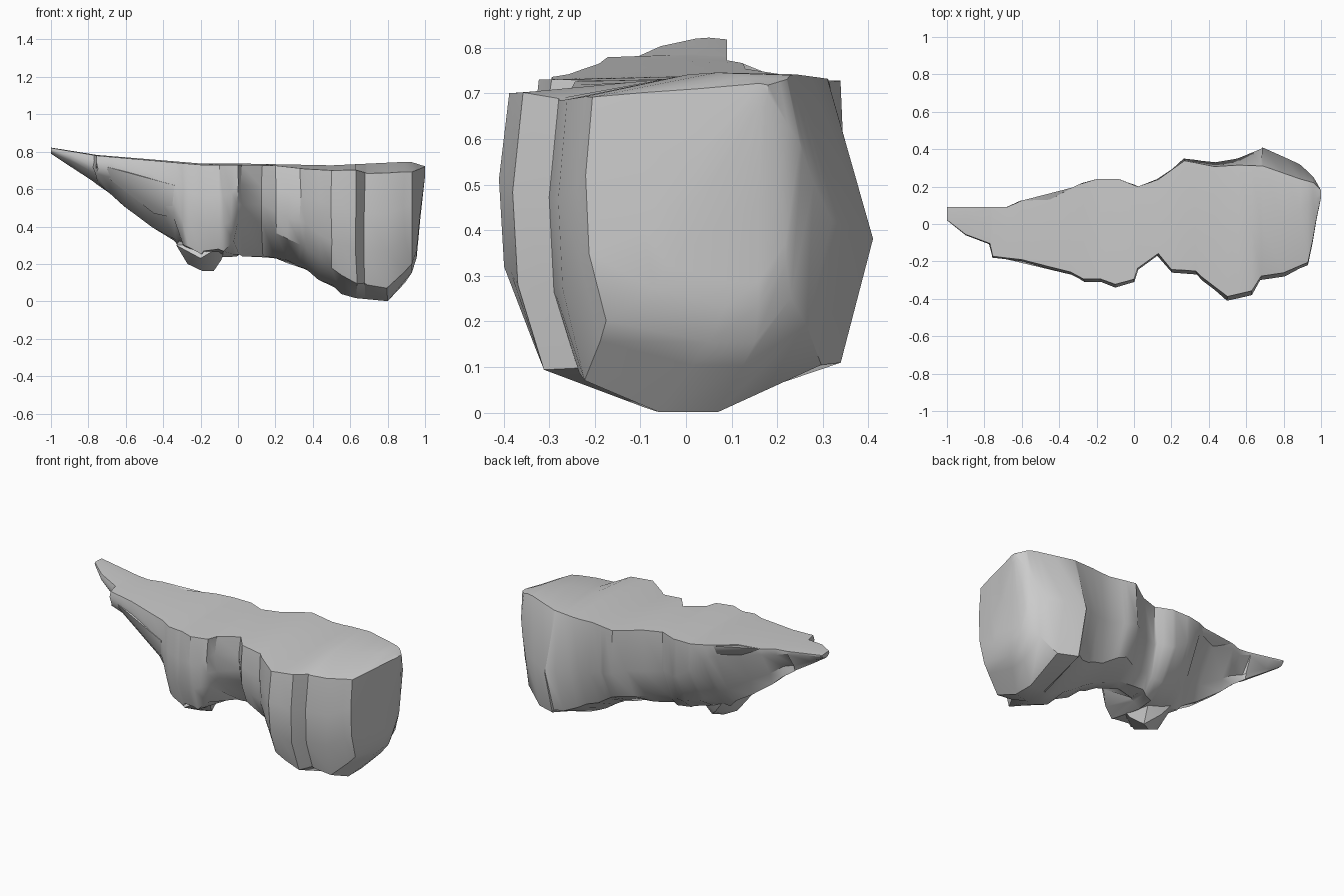
import bpy, bmesh, math, random
from mathutils import Vector

if "Cube" in bpy.data.objects:
    bpy.data.objects.remove(bpy.data.objects["Cube"])

random.seed(4)

# Plan outline and height curves, each a short list of (x, value)
FRONT = [(-1, .02), (-.9, -.06), (-.77, -.11), (-.755, -.18), (-.6, -.2), (-.45, -.24), (-.34, -.27),
         (-.27, -.31), (-.18, -.31), (-.1, -.34), (-.03, -.32), (0, -.31), (.02, -.25), (.13, -.17),
         (.2, -.26), (.33, -.27), (.36, -.3), (.5, -.41), (.63, -.38), (.68, -.3), (.8, -.28),
         (.93, -.22), (.955, -.1), (.975, .02), (1, .14)]
BACK = [(-1, .09), (-.68, .09), (-.6, .125), (-.45, .13), (-.3, .21), (-.2, .24), (-.08, .24),
        (.02, .2), (.13, .24), (.27, .35), (.43, .33), (.56, .35), (.69, .41), (.89, .32),
        (.96, .25), (1, .18)]
TOP = [(-1, .83), (-.75, .79), (-.5, .77), (-.2, .745), (0, .745), (.5, .735), (.92, .755), (1, .73)]
RIM_DROP = [(-1, .01), (-.3, .015), (.2, .015), (.36, .03), (.65, .04), (.7, .065), (.93, .06), (1, .01)]
BOTTOM = [(-1, .79), (-.82, .67), (-.7, .6), (-.55, .46), (-.4, .37), (-.3, .29), (-.15, .24),
          (.07, .25), (.25, .22), (.36, .17), (.5, .08), (.6, .02), (.81, 0), (.95, .18),
          (.98, .5), (1, .67)]
WALL_END = [(-1, .8), (-.76, .69), (-.5, .58), (-.35, .5), (-.32, .32), (-.2, .26), (-.04, .28),
            (0, .42), (.13, .42), (.2, .36), (.33, .3), (.5, .17), (.65, .09), (.8, .08),
            (.95, .22), (.98, .53), (1, .68)]
BULGE_Z = [(-1, .81), (-.5, .71), (-.3, .66), (-.1, .5), (.2, .48), (.65, .38), (.9, .42), (1, .7)]
BACK_INSET = [(-1, .2), (-.5, .3), (-.25, .25), (0, .12), (.3, .14), (.6, .1), (.85, .1), (1, .1)]
RIM_INSET = [(-1, 0), (.1, 0), (.4, .02), (.56, .035), (.69, .1), (.89, .08), (1, 0)]
KEEL = [(-1, .05), (-.5, -.03), (-.2, -.06), (-.03, .02), (.08, .08), (.25, .05), (.65, -.03),
        (.82, .01), (1, .16)]


def curve(pts, x):
    for (x0, a), (x1, b) in zip(pts, pts[1:]):
        if x <= x1:
            return a + (b - a) * (x - x0) / (x1 - x0)
    return pts[-1][1]


def finish(bm, name, angle):
    bmesh.ops.recalc_face_normals(bm, faces=bm.faces)
    mesh = bpy.data.meshes.new(name)
    bm.to_mesh(mesh)
    bm.free()
    ob = bpy.data.objects.new(name, mesh)
    bpy.context.collection.objects.link(ob)
    bpy.ops.object.select_all(action='DESELECT')
    bpy.context.view_layer.objects.active = ob
    ob.select_set(True)
    bpy.ops.object.shade_smooth_by_angle(angle=math.radians(angle))
    return ob


def section(x):
    yf, yb, top, bot = (curve(c, x) for c in (FRONT, BACK, TOP, BOTTOM))
    zf, zb, k = curve(WALL_END, x), curve(BULGE_Z, x), curve(KEEL, x)
    w = yb - yf
    rim = top - curve(RIM_DROP, x)
    low = bot + .28 * (zb - bot)
    return [(yf + .03 * w, rim), (yf, rim + (zf - rim) * .35), (yf + .015 * w, rim + (zf - rim) * .7),
            (yf + .09 * w, zf), (k - .1 * w, bot), (k + .1 * w, bot),
            (yb - curve(BACK_INSET, x) * w, low), (yb, zb),
            (yb - curve(RIM_INSET, x), top - .012), (k, top - .008)]


# Main rock ledge: sections lofted along x
bm = bmesh.new()
stations = sorted({p[0] for p in FRONT} | {p[0] for p in BACK})
rings = []
for x in stations:
    ring = []
    for i, (y, z) in enumerate(section(x)):
        j = .01 if 1 <= i <= 7 and abs(x) < .9 and z > .03 else 0
        ring.append(bm.verts.new((x + random.uniform(-j, j) * .8, y, z + random.uniform(-j, j))))
    rings.append(ring)
for a, b in zip(rings, rings[1:]):
    for i in range(len(a)):
        n = (i + 1) % len(a)
        bm.faces.new((a[i], a[n], b[n], b[i]))
bm.faces.new(rings[0])
bm.faces.new(rings[-1])
finish(bm, "rock_ledge", 36)


def chunk(name, pts):
    bm = bmesh.new()
    for p in pts:
        bm.verts.new(Vector(p))
    bmesh.ops.convex_hull(bm, input=bm.verts)
    return finish(bm, name, 35)


# Boulder hanging beneath the middle
chunk("hanging_boulder", [(-.33, -.2, .3), (-.27, -.12, .2), (-.19, -.1, .162), (-.13, -.07, .162),
                          (-.09, -.14, .22), (-.3, .02, .35), (-.1, .02, .3), (-.2, -.24, .23),
                          (-.05, -.2, .32), (-.2, 0, .22)])

# Thin shelf at the back of the pointed end
chunk("back_shelf", [(-.68, .09, .765), (-.6, .125, .765), (-.5, .12, .7), (-.45, .13, .75),
                     (-.28, .2, .67), (-.64, .03, .7), (-.3, .05, .66), (-.31, .2, .735)])

# Leaning slab on the front of the pointed end
chunk("front_slab", [(-.76, -.17, .735), (-.76, -.15, .71), (-.6, -.2, .65), (-.35, -.26, .52),
                     (-.36, -.2, .45), (-.45, -.15, .47), (-.34, -.27, .62), (-.4, -.1, .68)])
